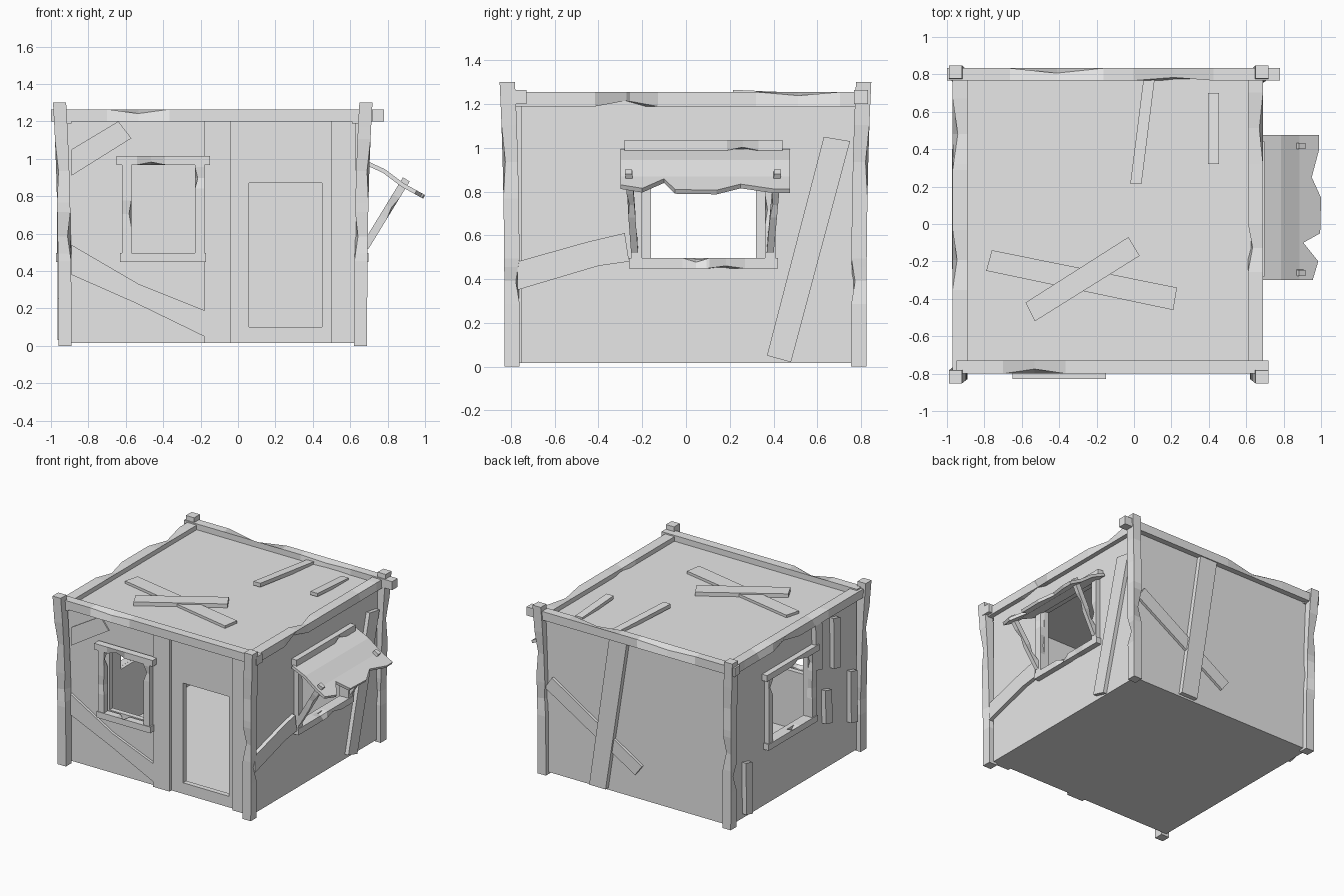
import bpy
import bmesh
from mathutils import Vector

if "Cube" in bpy.data.objects:
    bpy.data.objects.remove(bpy.data.objects["Cube"])

grey = bpy.data.materials.new("plain_grey")
grey.use_nodes = True
grey.diffuse_color = (0.8, 0.8, 0.8, 1)
grey.node_tree.nodes["Principled BSDF"].inputs["Base Color"].default_value = (0.8, 0.8, 0.8, 1)


def finish(name, bm):
    bmesh.ops.recalc_face_normals(bm, faces=bm.faces[:])
    mesh = bpy.data.meshes.new(name)
    bm.to_mesh(mesh)
    bm.free()
    mesh.materials.append(grey)
    obj = bpy.data.objects.new(name, mesh)
    bpy.context.scene.collection.objects.link(obj)
    return obj


def box(name, x, y, z):
    bm = bmesh.new()
    bmesh.ops.create_cube(bm, size=1)
    for v in bm.verts:
        v.co = [(lo + hi) / 2 + c * (hi - lo) for c, (lo, hi) in zip(v.co, (x, y, z))]
    return finish(name, bm)


def slab(name, axis, base, top, outline):
    """Prism of a flat outline, extruded along one axis from base to top."""
    bm = bmesh.new()
    rings = []
    for level in (base, top):
        ring = []
        for p in outline:
            co = list(p)
            co.insert(axis, level)
            ring.append(bm.verts.new(co))
        rings.append(ring)
        bm.faces.new(ring)
    n = len(outline)
    for i in range(n):
        j = (i + 1) % n
        bm.faces.new((rings[0][i], rings[0][j], rings[1][j], rings[1][i]))
    return finish(name, bm)


def bar(name, start, end, u, v, chips=(), bend=None):
    """Four-sided timber; each chip is (centre, half length, corner, depth)."""
    start, end, u, v = map(Vector, (start, end, u, v))
    stops = {0.0, 1.0}
    for c, h, _, _ in chips:
        stops |= {max(c - h, 0), c, min(c + h, 1)}
    if bend:
        stops.add(0.9)
    bm = bmesh.new()
    rings = []
    for t in sorted(stops):
        ring = []
        for k, (a, b) in enumerate(((-1, -1), (1, -1), (1, 1), (-1, 1))):
            cut = sum(d * max(0, 1 - abs(t - c) / h) for c, h, q, d in chips if q == k)
            off = (u * a + v * b) * (1 - cut)
            if bend:
                off += Vector(bend) * (t ** 3)
            ring.append(bm.verts.new(start.lerp(end, t) + off))
        rings.append(ring)
    bm.faces.new(rings[0])
    bm.faces.new(rings[-1])
    for r, s in zip(rings, rings[1:]):
        for i in range(4):
            j = (i + 1) % 4
            bm.faces.new((r[i], r[j], s[j], s[i]))
    return finish(name, bm)


# Hollow shell with a room, three windows and a door opening
shell = box("house_shell", (-0.93, 0.655), (-0.755, 0.79), (0.015, 1.22))
cutters = [
    box("room_cutter", (-0.89, 0.615), (-0.715, 0.75), (0.05, 1.18)),
    box("front_window_cutter", (-0.57, -0.23), (-0.9, -0.6), (0.495, 0.97)),
    box("door_cutter", (0.06, 0.45), (-0.9, -0.6), (0.10, 0.87)),
    box("right_window_cutter", (0.5, 0.8), (-0.2, 0.36), (0.495, 0.99)),
    box("left_window_cutter", (-1.0, -0.8), (-0.16, 0.32), (0.495, 0.99)),
]
for cutter in cutters:
    cutter.hide_render = True
    mod = shell.modifiers.new("cut", "BOOLEAN")
    mod.operation, mod.solver, mod.object = "DIFFERENCE", "EXACT", cutter
bpy.context.view_layer.update()
solid = bpy.data.meshes.new_from_object(shell.evaluated_get(bpy.context.evaluated_depsgraph_get()))
shell.modifiers.clear()
shell.data = solid
for cutter in cutters:
    bpy.data.objects.remove(cutter)

# Door surround
box("door_left_pillar", (-0.18, -0.04), (-0.78, -0.75), (0.015, 1.21))
box("door_right_jamb", (0.50, 0.63), (-0.78, -0.75), (0.015, 1.21))

# Chipped corner posts, flaring out at the top
for side, sx, x in (("left", -1, -0.925), ("right", 1, 0.655)):
    for end, sy, y in (("front", -1, -0.795), ("back", 1, 0.79)):
        bar(f"{end}_{side}_post", (x, y, 0), (x + sx * 0.004, y, 1.30),
            (0.035 * sx, 0, 0), (0, 0.035 * sy, 0),
            ((0.3, 0.08, 1, 0.5), (0.72, 0.13, 2, 0.35), (0.45, 0.1, 3, 0.5)),
            (sx * 0.025, sy * 0.022, 0))

# Roof edge beams
bar("front_beam", (-0.95, -0.765, 1.232), (0.72, -0.765, 1.232), (0, 0.035, 0), (0, 0, 0.033),
    ((0.25, 0.1, 3, 0.7),))
bar("back_beam", (-1.0, 0.80, 1.232), (0.78, 0.80, 1.232), (0, 0.033, 0), (0, 0, 0.033),
    ((0.33, 0.14, 2, 0.8), (0.68, 0.12, 3, 0.5)))
bar("left_beam", (-0.93, -0.8, 1.222), (-0.93, 0.8, 1.222), (0.04, 0, 0), (0, 0, 0.033),
    ((0.38, 0.1, 3, 0.6), (0.8, 0.12, 3, 0.7), (0.6, 0.1, 0, 0.6)))
bar("right_beam", (0.65, -0.8, 1.222), (0.65, 0.8, 1.222), (0.04, 0, 0), (0, 0, 0.033),
    ((0.33, 0.09, 1, 0.8), (0.42, 0.08, 3, 0.6), (0.82, 0.12, 2, 0.5)))


def window_frame(name, place, lo, hi, top):
    """Four boards round an opening; place maps (along, z) to a wall point."""
    along = (place(1, 0) - place(0, 0)) * 0.025
    out = Vector((abs(along.y), abs(along.x), 0)).normalized() * 0.028
    up = Vector((0, 0, 0.024))
    bar(f"{name}_sill", place(lo - 0.06, 0.472), place(hi + 0.06, 0.472), out, up,
        ((0.45, 0.09, 2, 0.8), (0.65, 0.13, 1, 0.5)))
    bar(f"{name}_lintel", place(lo - 0.08, top + 0.022), place(hi + 0.08, top + 0.022), out, up,
        ((0.37, 0.15, 0, 0.6), (0.75, 0.1, 1, 0.6)))
    for edge, s, chip in ((lo, -1, 1), (hi, 1, 3)):
        bar(f"{name}_side", place(edge + s * 0.025, 0.49), place(edge + s * 0.025, top),
            along, out * 0.8, ((0.45, 0.15, chip, 0.5), (0.85, 0.12, (chip + 1) % 4, 0.6)))


window_frame("front_window", lambda a, z: Vector((a, -0.80 + 0.0, z)), -0.57, -0.23, 0.97)
window_frame("right_window", lambda a, z: Vector((0.67, a, z)), -0.2, 0.36, 0.99)
window_frame("left_window", lambda a, z: Vector((-0.945, a, z)), -0.16, 0.32, 0.99)

# Boards nailed to the front wall
slab("front_low_board", 1, -0.75, -0.775, ((-0.89, 0.38), (-0.89, 0.54), (-0.53, 0.33),
                                           (-0.18, 0.19), (-0.18, 0.05), (-0.55, 0.23)))
slab("front_high_board", 1, -0.75, -0.765, ((-0.89, 0.91), (-0.89, 1.05), (-0.64, 1.2), (-0.57, 1.11)))

# Boards on the right wall
slab("right_low_board", 0, 0.65, 0.685, ((-0.77, 0.35), (-0.4, 0.46), (-0.26, 0.48),
                                         (-0.28, 0.61), (-0.45, 0.57), (-0.77, 0.48)))
slab("right_tall_board", 0, 0.65, 0.685, ((0.63, 1.05), (0.75, 1.03), (0.48, 0.02), (0.37, 0.05)))

# Boards on the back wall
slab("back_cross_board", 1, 0.785, 0.81, ((0.64, 0.67), (0.58, 0.76), (-0.19, 0.28), (-0.13, 0.2)))
slab("back_tall_board", 1, 0.785, 0.825, ((-0.07, 1.2), (0.08, 1.2), (0.25, 0.03), (0.11, 0.03)))

# Upright boards on the left wall
for y, low, high in ((-0.25, 0.82, 1.2), (-0.47, 0.75, 1.16), (-0.37, 0.36, 0.64),
                     (-0.68, 0.25, 0.67), (0.6, 0.03, 0.45)):
    slab("left_wall_board", 0, -0.925, -0.965,
         ((y - 0.04, low), (y + 0.04, low + 0.02), (y + 0.045, high), (y - 0.035, high - 0.02)))

# Boards on the roof
slab("roof_cross_board", 2, 1.21, 1.24, ((-0.76, -0.14), (-0.79, -0.25), (0.21, -0.46), (0.23, -0.34)))
slab("roof_over_board", 2, 1.21, 1.25, ((-0.03, -0.07), (0.03, -0.17), (-0.53, -0.52), (-0.58, -0.42)))
bar("roof_loose_board", (0.08, 0.77, 1.225), (0.01, 0.215, 1.25), (0.03, 0, 0), (0, 0, 0.015))
bar("roof_short_board", (0.425, 0.70, 1.22), (0.425, 0.32, 1.245), (0.03, 0, 0), (0, 0, 0.013))

# Torn awning over the right window
tips = ((-0.3, 0.95), (-0.2, 0.98), (-0.1, 0.9), (-0.05, 0.99), (0.14, 0.995),
        (0.25, 0.945), (0.4, 0.985), (0.475, 0.985))
bm = bmesh.new()
columns = []
for y, tip in tips:
    columns.append([bm.verts.new((x, y, z)) for x, z in
                    ((0.67, 0.985), (0.78, 0.935), (0.88, 0.86), (tip, 0.86 - 0.55 * (tip - 0.88)))])
for a, b in zip(columns, columns[1:]):
    for i in range(3):
        bm.faces.new((a[i], a[i + 1], b[i + 1], b[i]))
awning = finish("awning", bm)
thick = awning.modifiers.new("thickness", "SOLIDIFY")
thick.thickness = 0.022
thick.offset = 0

# Awning struts, poking through the sheet
for low_y, high_y in ((-0.235, -0.262), (0.385, 0.418)):
    bar("awning_strut", (0.68, low_y, 0.53), (0.9, high_y, 0.89), (0, 0.016, 0), (0.018, 0, -0.011),
        ((0.3, 0.15, 1, 0.5), (0.6, 0.15, 3, 0.5)))
